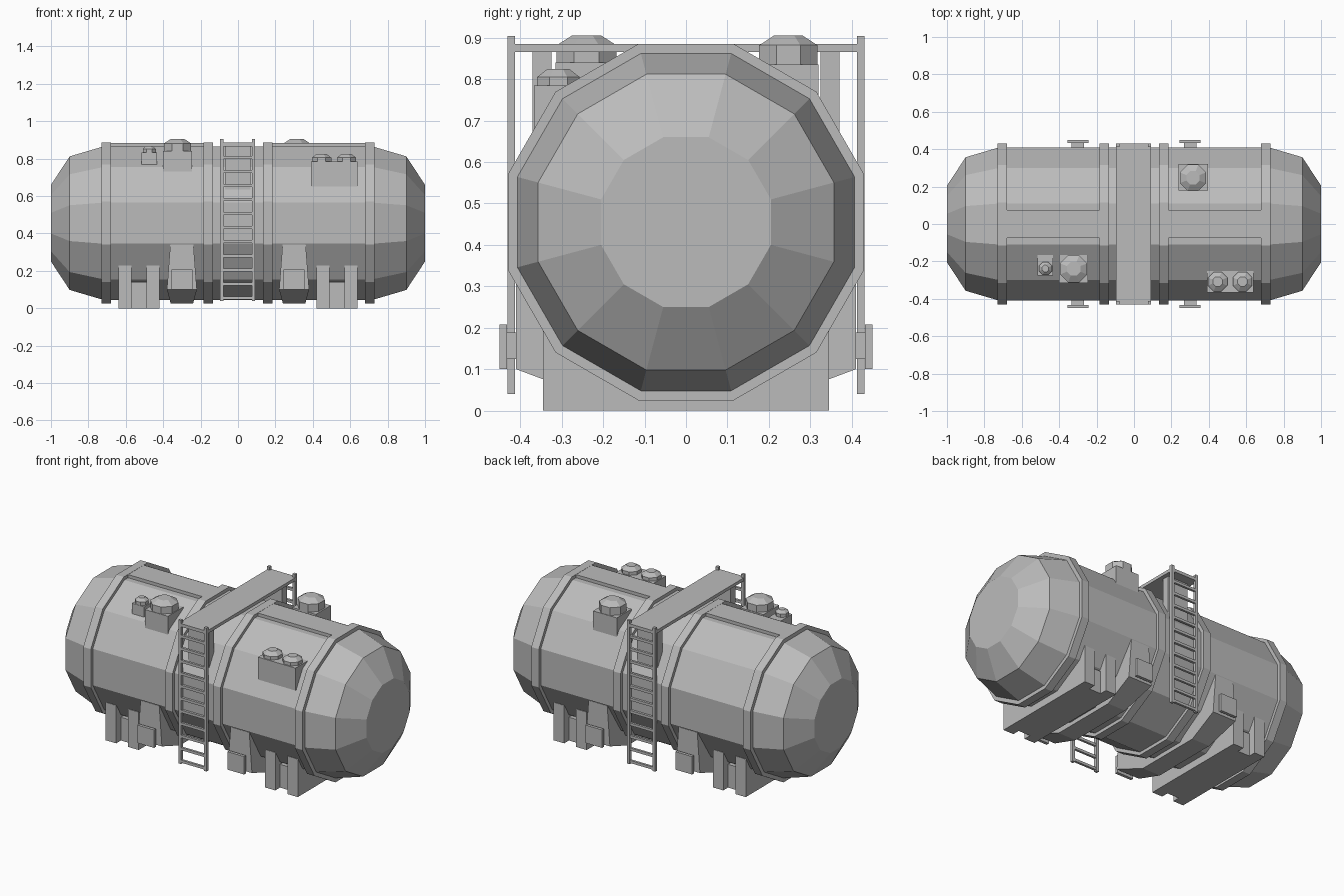
import bpy, bmesh
from math import pi, sin, cos
from mathutils import Matrix

cube = bpy.data.objects.get("Cube")
if cube:
    bpy.data.objects.remove(cube)

grey = bpy.data.materials.new("plain_grey")
grey.use_nodes = True
colour = (0.5, 0.5, 0.5, 1)
grey.diffuse_color = colour
grey.node_tree.nodes["Principled BSDF"].inputs["Base Color"].default_value = colour

AXIS_Z = 0.455   # height of the tank axis
SIDES = 12


def finish(name, bm):
    bmesh.ops.recalc_face_normals(bm, faces=bm.faces)
    mesh = bpy.data.meshes.new(name)
    bm.to_mesh(mesh)
    bm.free()
    mesh.materials.append(grey)
    obj = bpy.data.objects.new(name, mesh)
    bpy.context.collection.objects.link(obj)
    return obj


def loft(name, loops):
    """Skin matching point loops and cap both ends."""
    bm = bmesh.new()
    rings = [[bm.verts.new(p) for p in loop] for loop in loops]
    n = len(rings[0])
    for a, b in zip(rings, rings[1:]):
        for i in range(n):
            j = (i + 1) % n
            bm.faces.new((a[i], a[j], b[j], b[i]))
    bm.faces.new(rings[0])
    bm.faces.new(rings[-1])
    return finish(name, bm)


def box(name, x, y, z):
    bm = bmesh.new()
    size = [b - a for a, b in (x, y, z)]
    mid = [(a + b) / 2 for a, b in (x, y, z)]
    bmesh.ops.create_cube(bm, size=1, matrix=Matrix.Translation(mid) @ Matrix.Diagonal((*size, 1)))
    return finish(name, bm)


def span(centre, half):
    return (centre - half, centre + half)


def both(side, a, b):
    return tuple(sorted((side * a, side * b)))


def ring_x(x, apothem):
    r = apothem / cos(pi / SIDES)
    angles = [(i + 0.5) * 2 * pi / SIDES for i in range(SIDES)]
    return [(x, r * cos(a), AXIS_Z + r * sin(a)) for a in angles]


def cap(name, x, y, radius, z0, z1, z2):
    """Eight-sided valve cap: short drum with a sloping crown."""
    angles = [(i + 0.5) * pi / 4 for i in range(8)]
    loft(name, [[(x + r * cos(a), y + r * sin(a), z) for a in angles]
                for r, z in ((radius, z0), (radius, z1), (radius * 0.5, z2))])


# Tank with faceted domed ends
profile = [(1.0, 0.205), (0.9, 0.357), (0.72, 0.41)]
stations = [(-x, r) for x, r in profile] + profile[::-1]
loft("tank", [ring_x(x, r) for x, r in stations])

for side, label in ((-1, "right"), (1, "left")):
    # Raised hoops and the spine between them
    for x0, x1, place in ((0.135, 0.185, "inner"), (0.68, 0.73, "outer")):
        loft(f"{label}_{place}_hoop", [ring_x(side * x, 0.43) for x in (x0, x1)])
    box(f"{label}_top_spine", both(side, 0.15, 0.71), (-0.075, 0.075), (0.8, 0.884))

    # Ground feet: two plates joined by a web
    for x0, x1, place in ((0.42, 0.49, "inner"), (0.57, 0.64, "outer")):
        box(f"{label}_{place}_foot", both(side, x0, x1), (-0.345, 0.345), (0, 0.228))
    box(f"{label}_foot_web", both(side, 0.48, 0.58), (-0.3, 0.3), (0, 0.14))

    # Flared cradle wrapping under the tank
    cx = side * 0.3
    half = [(0.41, 0.34, 0.062), (0.41, 0.1, 0.08), (0.21, 0.025, 0.06)]
    outline = half + [(-y, z, w) for y, z, w in half[::-1]]
    loft(f"{label}_cradle", [[(cx + s * w, y, z) for y, z, w in outline] for s in (-1, 1)])

    # Flanged couplings on the cradle
    for face, end in ((-1, "front"), (1, "back")):
        box(f"{label}_{end}_coupling_neck", span(cx, 0.033), both(face, 0.4, 0.435), (0.125, 0.188))
        box(f"{label}_{end}_coupling_plate", span(cx, 0.056), both(face, 0.432, 0.45), (0.1, 0.208))

# Walkway over the top with a ladder on each side
box("walkway", (-0.095, 0.092), (-0.43, 0.43), (0.866, 0.885))
for face, end in ((-1, "front"), (1, "back")):
    box(f"{end}_walkway_support", (-0.07, 0.067), both(face, 0.325, 0.37), (0.6, 0.87))
    for x in (-0.087, 0.083):
        box(f"{end}_ladder_rail", span(x, 0.009), both(face, 0.413, 0.431), (0.04, 0.904))
    for i in range(11):
        box(f"{end}_ladder_rung", (-0.085, 0.081), both(face, 0.415, 0.429), span(0.055 + i * 0.0752, 0.008))

# Valve housings and caps
box("large_front_valve_box", (-0.4, -0.247), (-0.315, -0.165), (0.73, 0.84))
cap("large_front_valve_cap", -0.323, -0.24, 0.078, 0.83, 0.882, 0.905)
box("small_front_valve_box", (-0.515, -0.433), (-0.275, -0.165), (0.765, 0.832))
cap("small_front_valve_cap", -0.474, -0.238, 0.038, 0.82, 0.852, 0.868)
box("twin_valve_box", (0.39, 0.64), (-0.367, -0.25), (0.65, 0.785))
for x in (0.447, 0.58):
    cap("twin_valve_cap", x, -0.308, 0.056, 0.78, 0.805, 0.825)
box("back_valve_box", (0.237, 0.395), (0.178, 0.32), (0.7, 0.835))
cap("back_valve_cap", 0.315, 0.247, 0.076, 0.83, 0.882, 0.905)
